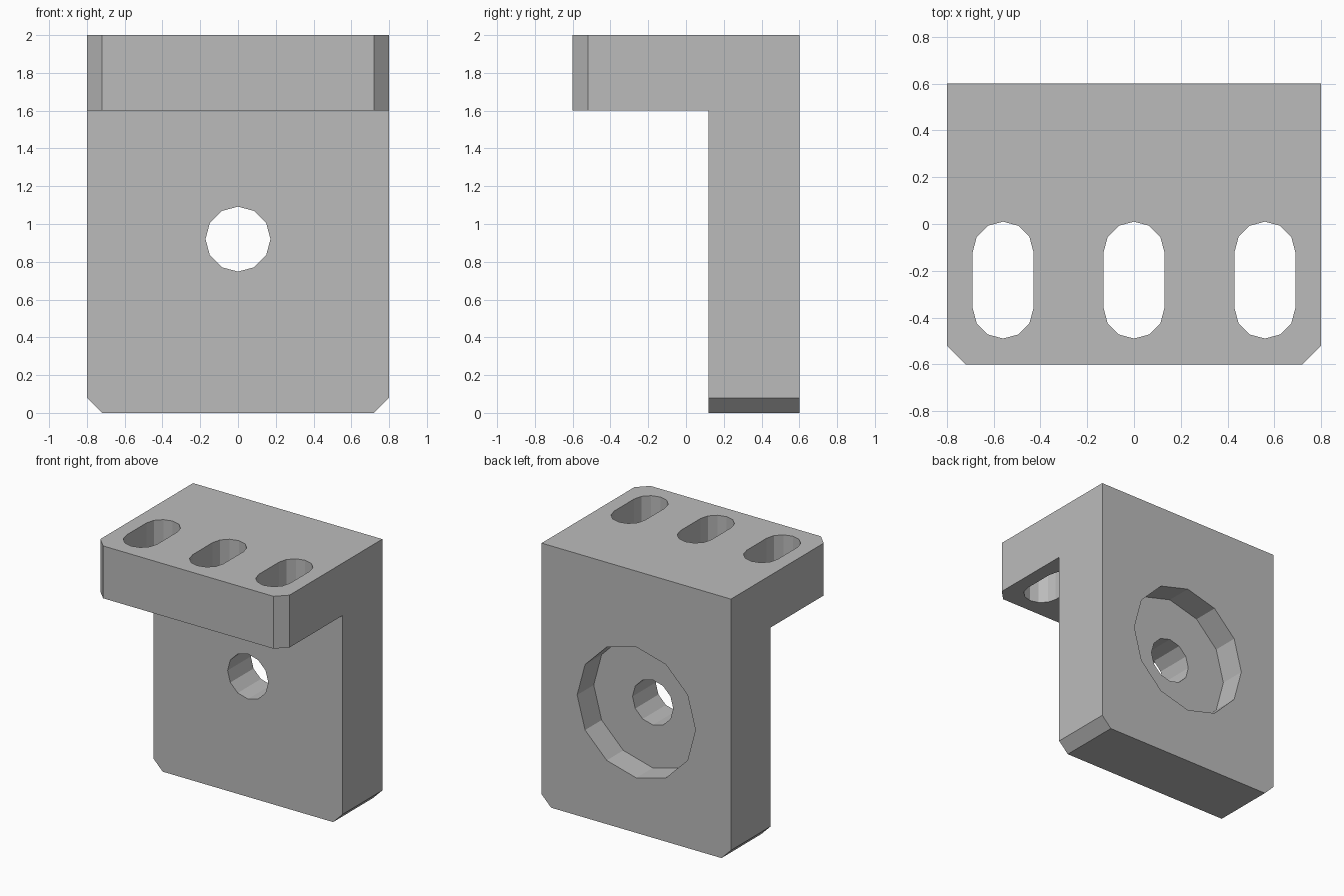
import bpy
import bmesh
from math import sin, cos, pi
from mathutils import Vector

cube = bpy.data.objects.get("Cube")
if cube:
    bpy.data.objects.remove(cube, do_unlink=True)

grey = bpy.data.materials.new("plain grey")
grey.use_nodes = True
colour = (0.5, 0.5, 0.5, 1)
grey.diffuse_color = colour
grey.node_tree.nodes["Principled BSDF"].inputs["Base Color"].default_value = colour

WIDTH, CHAMFER, SIDES = 1.6, 0.08, 12
HOLE_Z = 0.92


def prism(name, points, sweep, chamfer_edge=None):
    """Extrude a flat outline along a vector, optionally chamfering edges."""
    bm = bmesh.new()
    face = bm.faces.new([bm.verts.new(p) for p in points])
    extruded = bmesh.ops.extrude_face_region(bm, geom=[face], use_keep_orig=True)
    moved = [v for v in extruded["geom"] if isinstance(v, bmesh.types.BMVert)]
    bmesh.ops.translate(bm, verts=moved, vec=sweep)
    bmesh.ops.recalc_face_normals(bm, faces=bm.faces)
    if chamfer_edge:
        edges = [e for e in bm.edges if chamfer_edge(e)]
        bmesh.ops.bevel(bm, geom=edges, offset=CHAMFER, offset_type="OFFSET",
                        segments=1, affect="EDGES")
        bmesh.ops.recalc_face_normals(bm, faces=bm.faces)
    mesh = bpy.data.meshes.new(name)
    bm.to_mesh(mesh)
    bm.free()
    obj = bpy.data.objects.new(name, mesh)
    bpy.context.collection.objects.link(obj)
    mesh.materials.append(grey)
    return obj


def outer_corner(edge):
    """Upright front corners of the shelf and lower corners of the wall."""
    a, b = (v.co for v in edge.verts)
    along = b - a
    front = abs(along.z) > 0.1 and max(a.y, b.y) < -0.5
    bottom = abs(along.y) > 0.1 and max(a.z, b.z) < 0.1
    return front or bottom


def cut(target, cutter):
    """Subtract the cutter for good and discard it."""
    cutter.hide_render = True
    mod = target.modifiers.new("cut", "BOOLEAN")
    mod.operation = "DIFFERENCE"
    mod.solver = "EXACT"
    mod.object = cutter
    bpy.context.view_layer.objects.active = target
    bpy.ops.object.modifier_apply(modifier=mod.name)
    bpy.data.objects.remove(cutter, do_unlink=True)


def round_cutter(name, radius, y_start, y_end):
    ring = [(radius * sin(2 * pi * i / SIDES), y_start,
             HOLE_Z + radius * cos(2 * pi * i / SIDES)) for i in range(SIDES)]
    return prism(name, ring, Vector((0, y_end - y_start, 0)))


def slot_cutter(x, radius=0.13, y=-0.24, reach=0.12):
    outline = []
    for start, shift in ((0, reach), (pi, -reach)):
        for i in range(SIDES // 2 + 1):
            a = start + 2 * pi * i / SIDES
            outline.append((x + radius * cos(a), y + shift + radius * sin(a), 1.5))
    return prism("slot_cutter", outline, Vector((0, 0, 0.6)))


# Bracket body: L-shaped side profile swept across the width
profile = [(0.12, 0), (0.6, 0), (0.6, 2), (-0.6, 2), (-0.6, 1.6), (0.12, 1.6)]
bracket = prism("angle_bracket", [(-WIDTH / 2, y, z) for y, z in profile],
                Vector((WIDTH, 0, 0)), outer_corner)

# Through hole with a wide recess in the back
cut(bracket, round_cutter("recess_cutter", 0.5, 0.4, 0.8))
cut(bracket, round_cutter("hole_cutter", 0.172, 0, 0.7))

# Row of slots through the shelf
for x in (-0.56, 0, 0.56):
    cut(bracket, slot_cutter(x))
